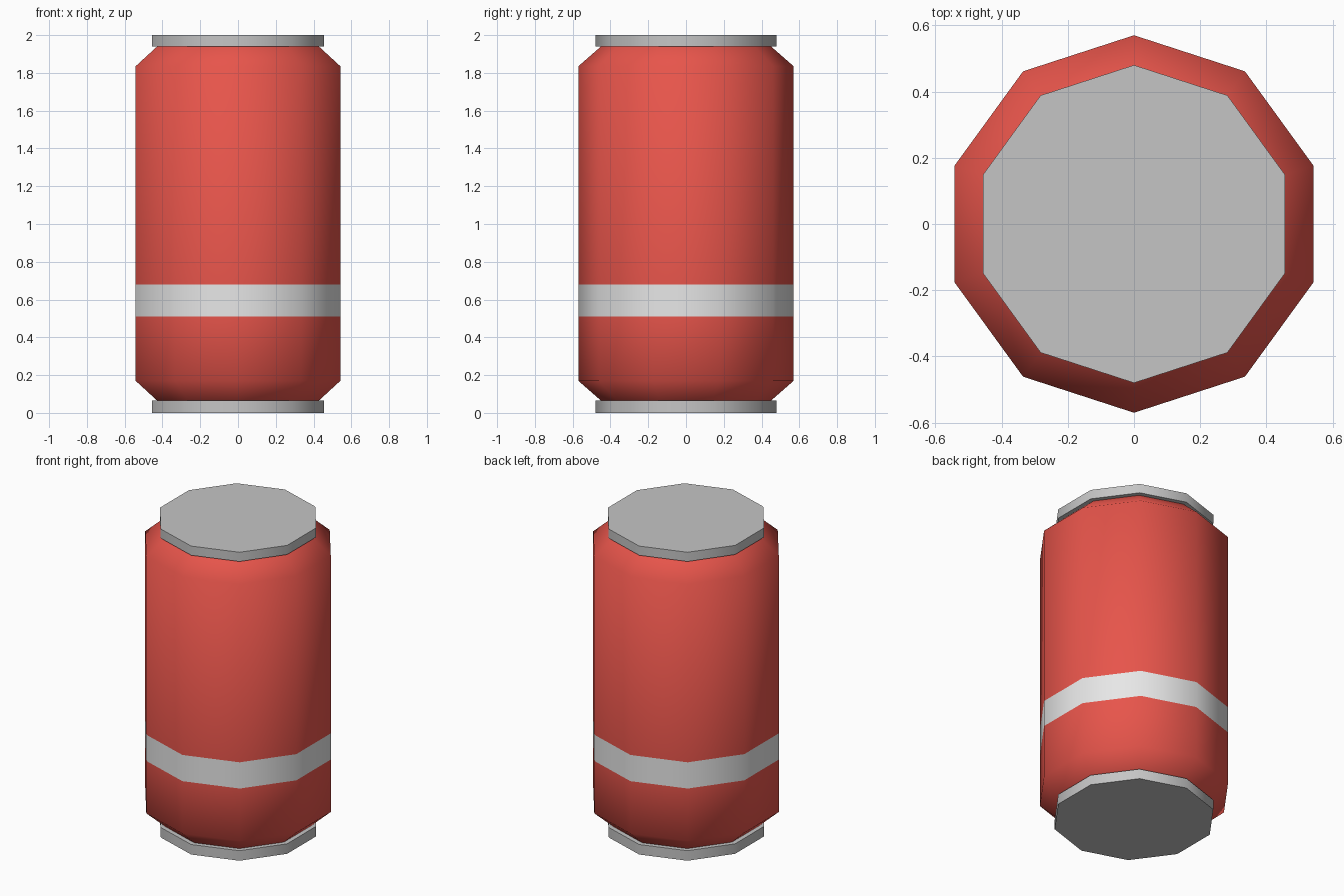
import bpy
import bmesh
from math import cos, sin, pi, radians

SIDES = 10

cube = bpy.data.objects.get("Cube")
if cube:
    bpy.data.objects.remove(cube, do_unlink=True)


def material(name, rgb):
    mat = bpy.data.materials.new(name)
    mat.use_nodes = True
    colour = (*rgb, 1.0)
    mat.diffuse_color = colour
    mat.node_tree.nodes["Principled BSDF"].inputs["Base Color"].default_value = colour
    return mat


def lathe(name, profile, mats, capped):
    """Turn (radius, z) points, listed bottom to top, into a ten-sided solid."""
    bm = bmesh.new()
    rings = []
    for r, z in profile:
        angles = [pi / 2 + 2 * pi * i / SIDES for i in range(SIDES)]
        rings.append([bm.verts.new((r * cos(a), r * sin(a), z)) for a in angles])
    for low, high in zip(rings, rings[1:]):
        for i in range(SIDES):
            j = (i + 1) % SIDES
            bm.faces.new((low[i], low[j], high[j], high[i]))
    if capped:
        bm.faces.new(rings[0][::-1])
        bm.faces.new(rings[-1])
    mesh = bpy.data.meshes.new(name)
    bm.to_mesh(mesh)
    bm.free()
    for mat in mats:
        mesh.materials.append(mat)
    obj = bpy.data.objects.new(name, mesh)
    bpy.context.collection.objects.link(obj)
    # Smooth walls, crisp rims
    bpy.ops.object.select_all(action="DESELECT")
    obj.select_set(True)
    bpy.context.view_layer.objects.active = obj
    bpy.ops.object.shade_smooth_by_angle(angle=radians(60))
    return obj


red = material("can_red", (0.8, 0.09, 0.07))
white = material("stripe_white", (0.8, 0.8, 0.8))
metal = material("lid_grey", (0.56, 0.56, 0.56))

# Body with tapered shoulders and a painted stripe
BAND_LOW, BAND_HIGH = 0.51, 0.68
body = lathe("can_body", [(0.45, 0.065), (0.57, 0.17), (0.57, BAND_LOW),
                          (0.57, BAND_HIGH), (0.57, 1.835), (0.45, 1.94)],
             [red, white], capped=False)
for face in body.data.polygons:
    face.material_index = int(BAND_LOW < face.center.z < BAND_HIGH)

# Metal lids at both ends
for name, z0, z1 in (("bottom_lid", 0.0, 0.065), ("top_lid", 1.94, 2.0)):
    lathe(name, [(0.48, z0), (0.48, z1)], [metal], capped=True)
